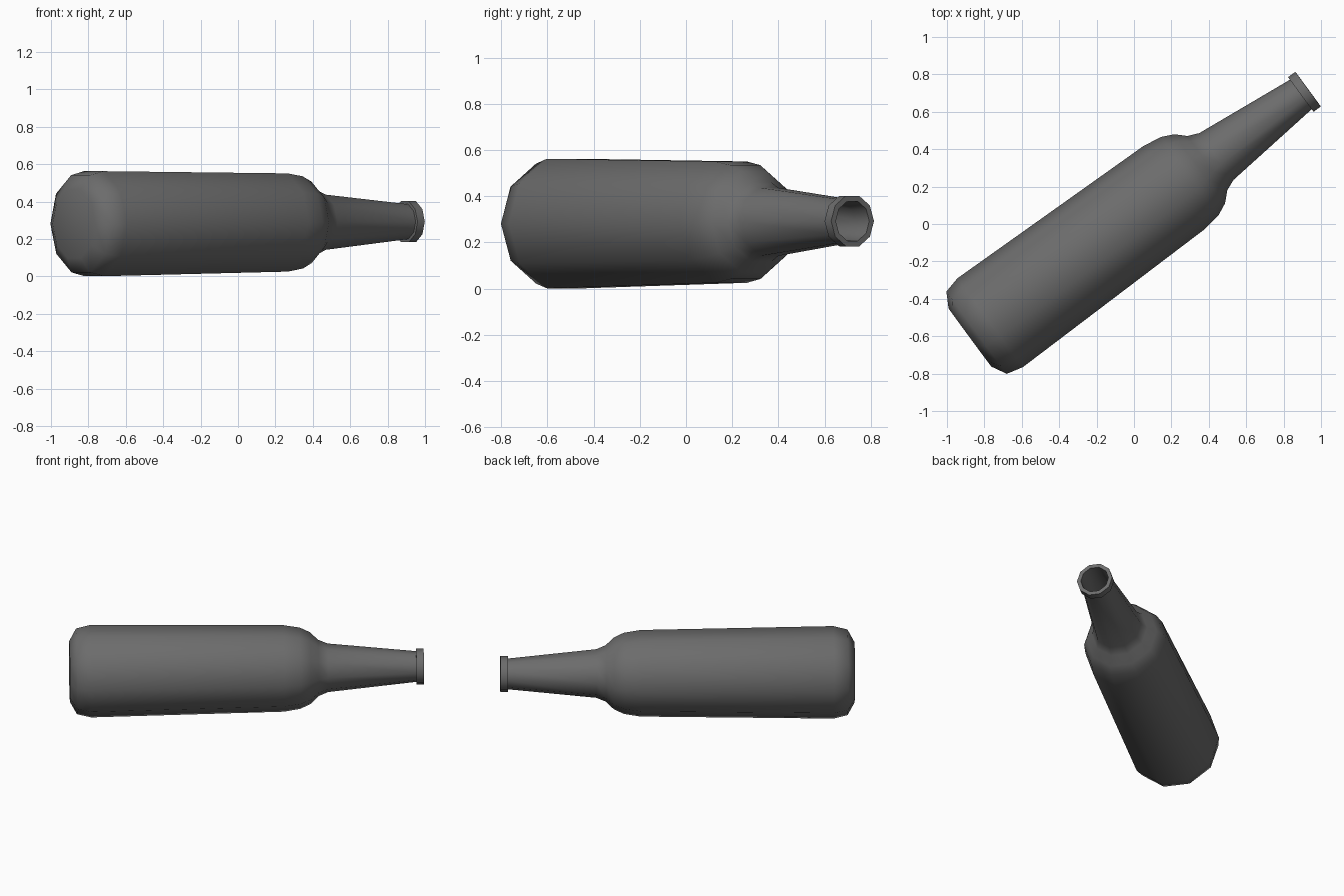
import bpy
import bmesh
from math import pi, radians, sin, cos
from mathutils import Matrix

cube = bpy.data.objects.get("Cube")
if cube:
    bpy.data.objects.remove(cube, do_unlink=True)

SIDES = 10

# Dark grey glass
glass = bpy.data.materials.new("dark_grey_glass")
glass.use_nodes = True
colour = (0.15, 0.15, 0.15, 1)
glass.diffuse_color = colour
glass.node_tree.nodes["Principled BSDF"].inputs["Base Color"].default_value = colour

# Bottle profile: (distance from base, radius), outside then back down inside
outside = [(0, 0.193), (0.044, 0.273), (0.134, 0.295), (1.355, 0.276),
           (1.46, 0.259), (1.524, 0.229), (1.575, 0.18), (1.635, 0.155),
           (2.195, 0.098)]
rim = [(2.195, 0.115), (2.243, 0.115), (2.243, 0.09)]
inside = [(2.15, 0.084), (1.64, 0.135), (1.565, 0.16), (1.45, 0.235),
          (1.35, 0.256), (0.14, 0.27), (0.03, 0.18)]


def lathe(name, profile, sides):
    """Spin a profile around local z and close both ends of it with a flat cap."""
    bm = bmesh.new()
    rings = [[bm.verts.new((r * cos(2 * pi * i / sides), r * sin(2 * pi * i / sides), h))
              for i in range(sides)] for h, r in profile]
    for low, high in zip(rings, rings[1:]):
        for i in range(sides):
            j = (i + 1) % sides
            bm.faces.new((low[i], low[j], high[j], high[i]))
    bm.faces.new(rings[0][::-1])
    bm.faces.new(rings[-1])
    mesh = bpy.data.meshes.new(name)
    bm.to_mesh(mesh)
    bm.free()
    obj = bpy.data.objects.new(name, mesh)
    bpy.context.collection.objects.link(obj)
    return obj


bottle = lathe("bottle", outside + rim + inside, SIDES)
bottle.data.materials.append(glass)

# Lay the bottle on its side, turned across the ground, one pair of facets level
lay = Matrix.Rotation(radians(36.3), 4, "Z") @ Matrix.Rotation(radians(89.7), 4, "Y")
roll = Matrix.Rotation(radians(90), 4, "Z")
bottle.data.transform(Matrix.Translation((-0.877, -0.607, 0.281)) @ lay @ roll)

bpy.ops.object.select_all(action="DESELECT")
bottle.select_set(True)
bpy.context.view_layer.objects.active = bottle
bpy.ops.object.shade_smooth_by_angle(angle=radians(50))
